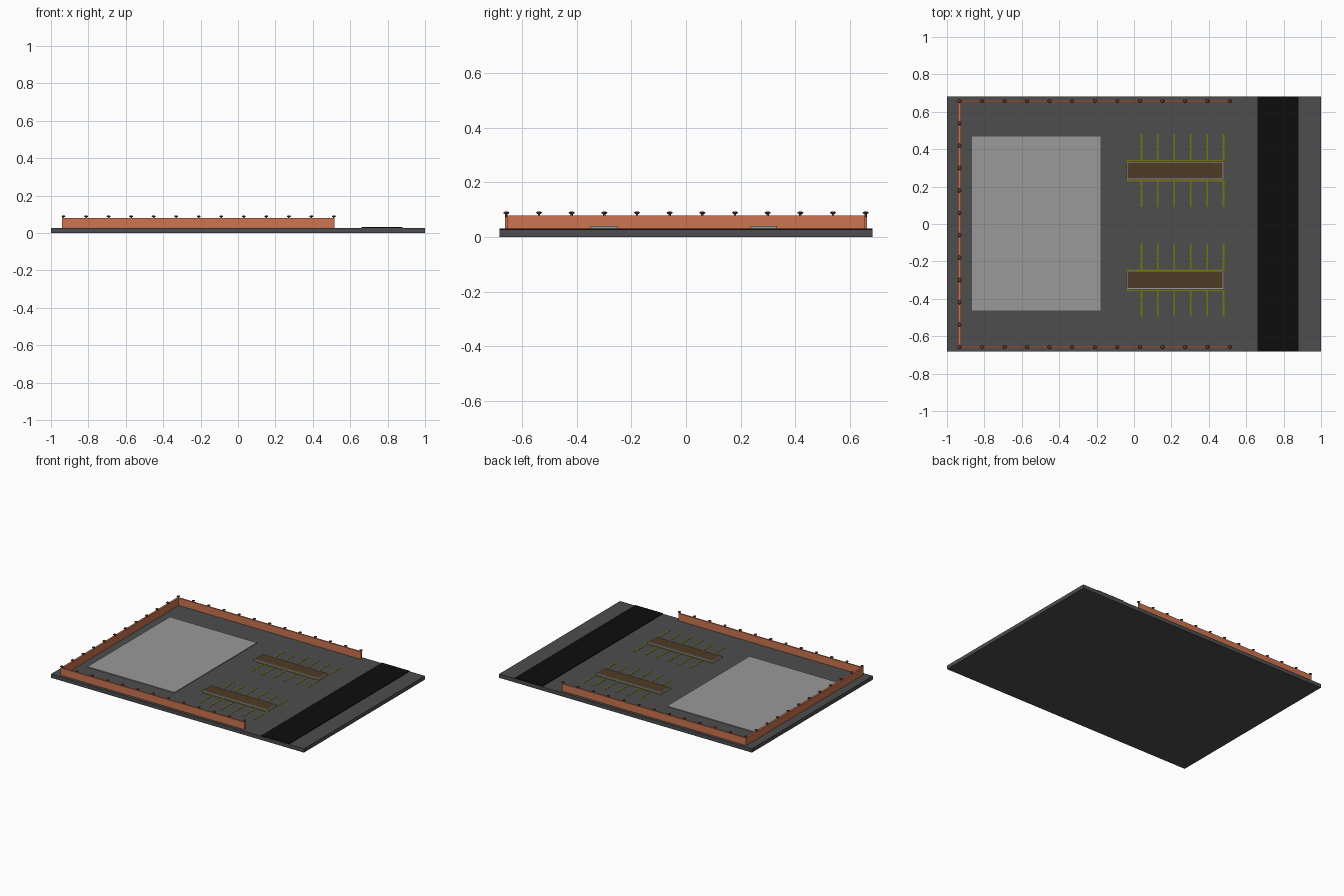
import bpy
import bmesh
from mathutils import Matrix

cube = bpy.data.objects.get("Cube")
if cube:
    bpy.data.objects.remove(cube, do_unlink=True)


def material(name, rgb):
    mat = bpy.data.materials.new(name)
    mat.use_nodes = True
    colour = (*rgb, 1)
    mat.diffuse_color = colour
    mat.node_tree.nodes["Principled BSDF"].inputs["Base Color"].default_value = colour
    return mat


asphalt = material("asphalt grey", (0.075, 0.075, 0.075))
tar = material("road black", (0.004, 0.004, 0.004))
concrete = material("concrete grey", (0.32, 0.32, 0.32))
brick = material("brick orange", (0.62, 0.175, 0.08))
soil = material("soil brown", (0.08, 0.044, 0.018))
paint = material("line yellow", (0.18, 0.175, 0.005))
metal = material("lamp brown", (0.11, 0.045, 0.03))


def finish(name, bm, mat):
    mesh = bpy.data.meshes.new(name)
    bm.to_mesh(mesh)
    bm.free()
    mesh.materials.append(mat)
    obj = bpy.data.objects.new(name, mesh)
    bpy.context.collection.objects.link(obj)
    return obj


def add_box(bm, x, y, z):
    """Box from (min, max) pairs on each axis."""
    size = Matrix.Diagonal((x[1] - x[0], y[1] - y[0], z[1] - z[0], 1))
    centre = Matrix.Translation((sum(x) / 2, sum(y) / 2, sum(z) / 2))
    bmesh.ops.create_cube(bm, size=1, matrix=centre @ size)


def box(name, x, y, z, mat):
    bm = bmesh.new()
    add_box(bm, x, y, z)
    return finish(name, bm, mat)


GROUND = 0.027
HALF_Y = 0.683
WALL_TOP = 0.08
WALL_X = -0.933
WALL_Y = 0.658
WALL_END = 0.515

# Ground slab, road and building pad
box("ground_slab", (-1, 1), (-HALF_Y, HALF_Y), (0, GROUND), asphalt)
box("road", (0.66, 0.88), (-HALF_Y, HALF_Y), (GROUND - 0.005, 0.031), tar)
box("building_pad", (-0.867, -0.178), (-0.463, 0.468), (GROUND - 0.005, 0.032), concrete)

# Boundary walls on three sides
box("right_end_wall", (WALL_X - 0.007, WALL_X + 0.007), (-WALL_Y, WALL_Y),
    (GROUND, WALL_TOP), brick)
for name, side in (("front_wall", -1), ("back_wall", 1)):
    box(name, (WALL_X - 0.007, WALL_END),
        (side * WALL_Y - 0.005, side * WALL_Y + 0.005), (GROUND, WALL_TOP), brick)

# Lamps along the wall tops, shared at the corners
spots = [(WALL_X + 0.1205 * i, side * WALL_Y) for i in range(13) for side in (-1, 1)]
spots += [(WALL_X, -WALL_Y + 2 * WALL_Y * i / 11) for i in range(1, 11)]
bm = bmesh.new()
for x, y in spots:
    bmesh.ops.create_cone(bm, cap_ends=True, segments=8, radius1=0.004, radius2=0.004,
                          depth=0.014, matrix=Matrix.Translation((x, y, 0.081)))
    bmesh.ops.create_uvsphere(
        bm, u_segments=10, v_segments=6, radius=0.011,
        matrix=Matrix.Translation((x, y, 0.089)) @ Matrix.Diagonal((1, 1, 0.45, 1)))
lamps = finish("wall_lamps", bm, metal)
lamps.data.shade_smooth()

# Two planter islands with painted parking bays on both sides
LEFT, RIGHT = -0.04, 0.48
for name, y in (("back", 0.285), ("front", -0.3)):
    bm = bmesh.new()
    curb = 0.006
    for s in (-1, 1):
        edge = y + s * 0.046
        add_box(bm, (LEFT, RIGHT), (edge - curb / 2, edge + curb / 2), (GROUND, 0.04))
    for edge in (LEFT, RIGHT - curb):
        add_box(bm, (edge, edge + curb), (y - 0.046, y + 0.046), (GROUND, 0.04))
    finish(name + "_planter_curb", bm, concrete)
    box(name + "_planter_soil", (LEFT + curb, RIGHT - curb),
        (y - 0.043, y + 0.043), (GROUND, 0.039), soil)

    bm = bmesh.new()
    height = (GROUND - 0.002, GROUND + 0.0015)
    for s in (-1, 1):
        near, far = y + s * 0.049, y + s * 0.195
        add_box(bm, (LEFT - 0.004, RIGHT + 0.004),
                sorted((near, near + s * 0.008)), height)
        for i in range(6):
            x = 0.04 + 0.0877 * i
            add_box(bm, (x - 0.0045, x + 0.0045), sorted((near, far)), height)
    finish(name + "_parking_lines", bm, paint)
